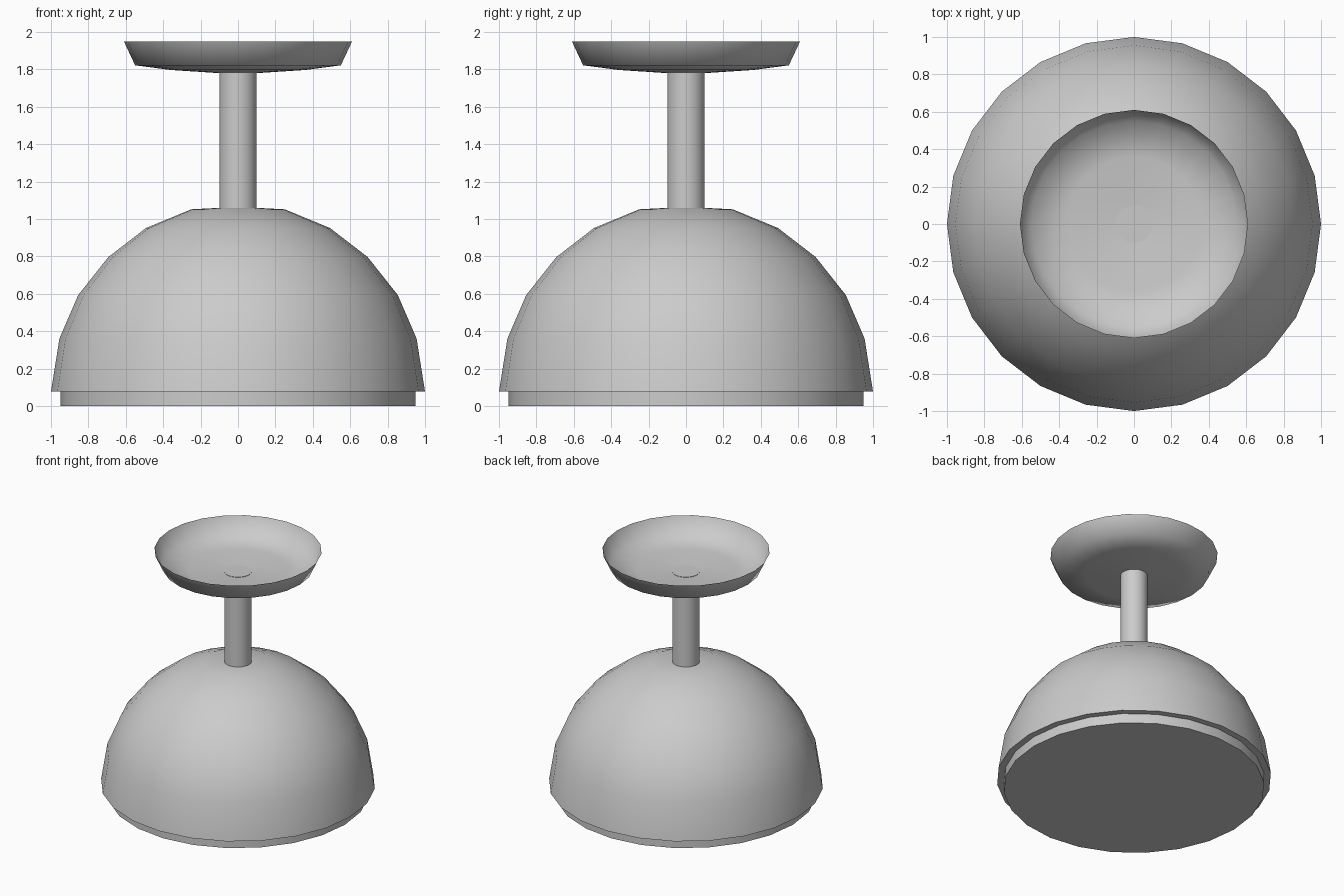
import bpy, bmesh, math

if "Cube" in bpy.data.objects:
    bpy.data.objects.remove(bpy.data.objects["Cube"])

SIDES = 24


def lathe(name, profile, smooth_angle):
    """Revolve (radius, z) points about z; radius 0 makes a closed cap."""
    bm = bmesh.new()
    rings = []
    for r, z in profile:
        if r == 0:
            rings.append([bm.verts.new((0, 0, z))])
        else:
            rings.append([bm.verts.new((r * math.cos(a), r * math.sin(a), z))
                          for a in (2 * math.pi * i / SIDES for i in range(SIDES))])
    for low, high in zip(rings, rings[1:]):
        if len(low) == 1:
            bm.faces.new(high[::-1])
        elif len(high) == 1:
            bm.faces.new(low)
        else:
            for i in range(SIDES):
                j = (i + 1) % SIDES
                bm.faces.new((low[i], low[j], high[j], high[i]))
    # drop cap centre points, caps are single polygons
    bmesh.ops.delete(bm, geom=[v for v in bm.verts if not v.link_faces], context='VERTS')
    mesh = bpy.data.meshes.new(name)
    bm.to_mesh(mesh)
    bm.free()
    obj = bpy.data.objects.new(name, mesh)
    bpy.context.collection.objects.link(obj)
    bpy.ops.object.select_all(action='DESELECT')
    obj.select_set(True)
    bpy.context.view_layer.objects.active = obj
    bpy.ops.object.shade_smooth_by_angle(angle=math.radians(smooth_angle))
    return obj


# Recessed base under the dome
lathe("base_plinth", [(0, 0), (0.95, 0), (0.95, 0.077)], 30)

# Dome with a flat underside rim
lathe("dome", [(0.95, 0.077), (1.0, 0.077), (0.955, 0.36), (0.855, 0.593),
               (0.693, 0.797), (0.492, 0.952), (0.25, 1.052), (0.1, 1.06)], 40)

# Stem, capped where it meets the dish
lathe("stem", [(0.1, 1.06), (0.1, 1.783), (0, 1.783)], 30)

# Thin open dish
lathe("dish", [(0.1, 1.78), (0.36, 1.797), (0.55, 1.822), (0.61, 1.95)], 80)
